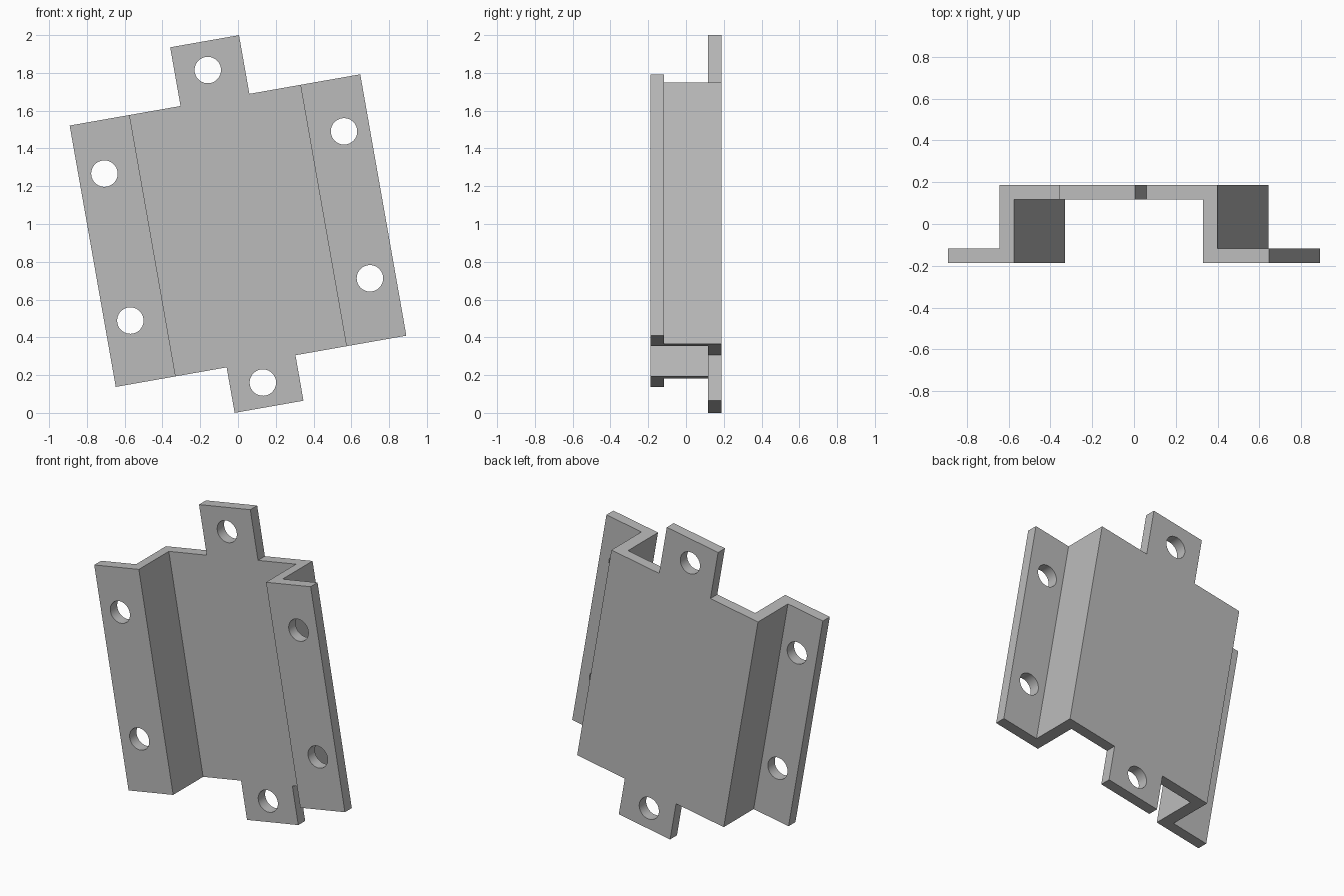
import bpy, bmesh, math
from mathutils import Matrix, Vector

cube = bpy.data.objects.get("Cube")
if cube:
    bpy.data.objects.remove(cube, do_unlink=True)

# Bracket dimensions, before it is tilted
FLANGE, WALL, TAB = 0.781, 0.459, 0.185   # half widths
DEPTH, THICK = 0.187, 0.07
HALF_H, TAB_TOP, TAB_BOTTOM = 0.7025, 1.018, -0.947
HOLE_R = 0.07
TILT = Matrix.Translation((0, 0, 0.965)) @ Matrix.Rotation(math.radians(-10), 4, 'Y')

grey = bpy.data.materials.new("Light grey metal")
grey.use_nodes = True
colour = (0.5, 0.5, 0.5, 1)
grey.diffuse_color = colour
grey.node_tree.nodes["Principled BSDF"].inputs["Base Color"].default_value = colour

# Hat-shaped cross-section as a strip of quads, mirrored left to right
bm = bmesh.new()
half_front = [(FLANGE, -DEPTH), (WALL, -DEPTH), (WALL, DEPTH - THICK), (TAB, DEPTH - THICK)]
half_back = [(FLANGE, THICK - DEPTH), (WALL + THICK, THICK - DEPTH),
             (WALL + THICK, DEPTH), (TAB, DEPTH)]


def chain(half):
    points = [(-x, y) for x, y in half] + half[::-1]
    return [bm.verts.new((x, y, -HALF_H)) for x, y in points]


front, back = chain(half_front), chain(half_back)
for i in range(len(front) - 1):
    bm.faces.new((front[i], front[i + 1], back[i + 1], back[i]))

# Extrude the section to full height
ext = bmesh.ops.extrude_face_region(bm, geom=bm.faces[:])
top = [g for g in ext["geom"] if isinstance(g, bmesh.types.BMVert)]
bmesh.ops.translate(bm, verts=top, vec=(0, 0, 2 * HALF_H))
bmesh.ops.recalc_face_normals(bm, faces=bm.faces[:])

# Pull a tab out of the middle of the web at each end
for end, reach in ((HALF_H, TAB_TOP), (-HALF_H, TAB_BOTTOM)):
    face = min(bm.faces, key=lambda f: (f.calc_center_median()
                                        - Vector((0, DEPTH - THICK / 2, end))).length)
    moved = bmesh.ops.extrude_face_region(bm, geom=[face])
    verts = [g for g in moved["geom"] if isinstance(g, bmesh.types.BMVert)]
    bmesh.ops.translate(bm, verts=verts, vec=(0, 0, reach - end))
    if face.is_valid:
        bmesh.ops.delete(bm, geom=[face], context='FACES_ONLY')

# Merge flat neighbouring faces
bmesh.ops.dissolve_limit(bm, angle_limit=0.01, verts=bm.verts[:], edges=bm.edges[:])
bmesh.ops.recalc_face_normals(bm, faces=bm.faces[:])


def make_object(name, mesh_bm):
    mesh = bpy.data.meshes.new(name)
    mesh_bm.to_mesh(mesh)
    mesh_bm.free()
    mesh.materials.append(grey)
    obj = bpy.data.objects.new(name, mesh)
    bpy.context.collection.objects.link(obj)
    return obj


bracket = make_object("mounting_bracket", bm)

# Screw holes: two in each flange, one in each tab
holes = [(s * 0.644, w) for s in (-1, 1) for w in (0.42, -0.37)]
holes += [(-0.01, 0.865), (-0.01, -0.815)]
cut = bmesh.new()
for x, z in holes:
    bmesh.ops.create_cone(cut, cap_ends=True, segments=48, radius1=HOLE_R, radius2=HOLE_R,
                          depth=1, matrix=Matrix.Translation((x, 0, z))
                          @ Matrix.Rotation(math.pi / 2, 4, 'X'))
cutter = make_object("hole_cutter", cut)
cutter.hide_render = True

bpy.context.view_layer.objects.active = bracket
bracket.select_set(True)
mod = bracket.modifiers.new("Screw holes", 'BOOLEAN')
mod.operation, mod.solver, mod.object = 'DIFFERENCE', 'EXACT', cutter
bpy.ops.object.modifier_apply(modifier=mod.name)
bpy.data.objects.remove(cutter, do_unlink=True)

# Tilt the bracket sideways and keep its folds crisp
bracket.data.transform(TILT)
bpy.ops.object.shade_smooth_by_angle(angle=math.radians(30))
